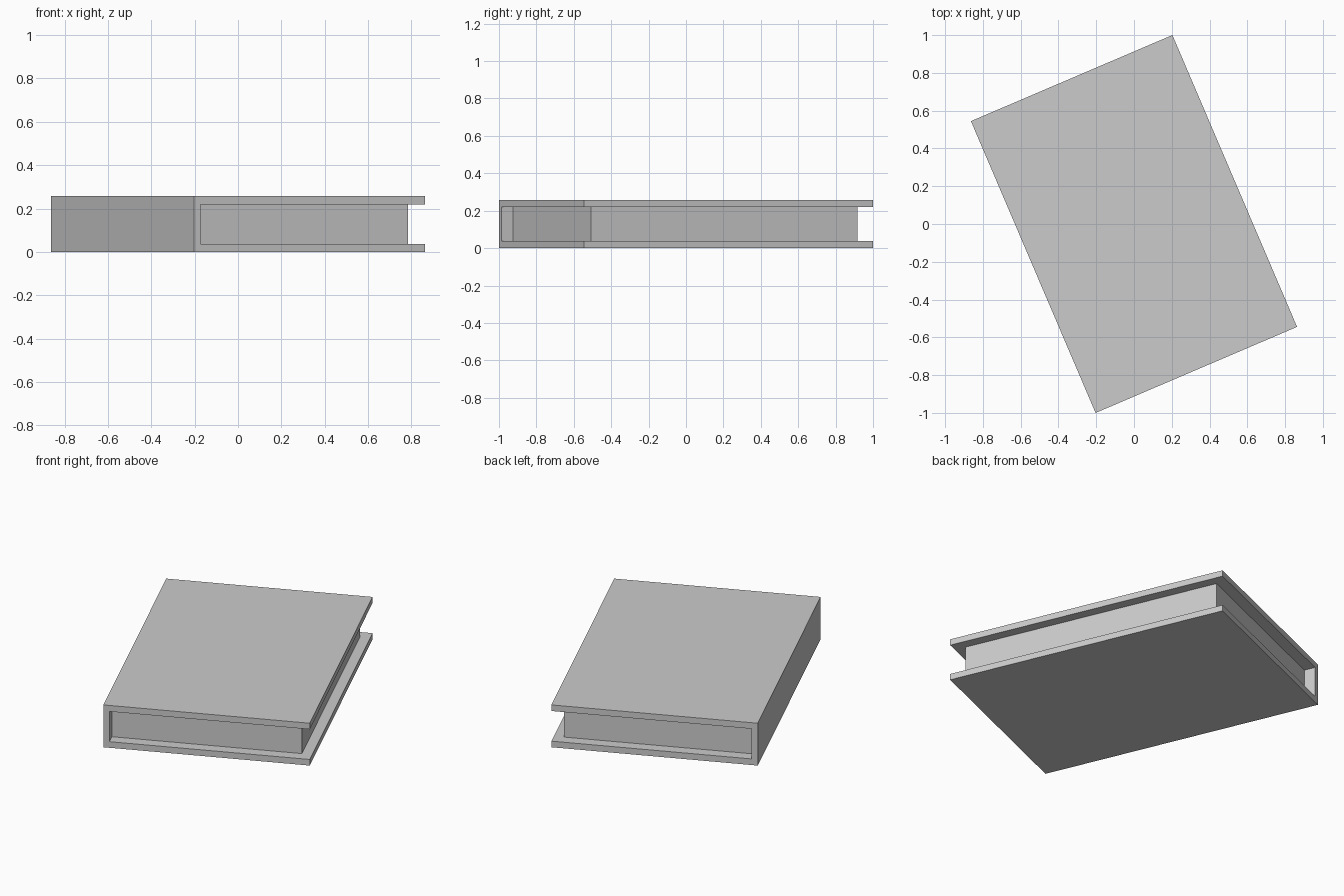
import bpy, bmesh, math

if "Cube" in bpy.data.objects:
    bpy.data.objects.remove(bpy.data.objects["Cube"])

ANGLE = math.radians(23.13)   # book turned on the ground
HU, HV, H = 0.58, 0.84, 0.257  # half width, half length, height
T, SPINE = 0.037, 0.034        # cover and spine thickness


def extrude_profile(name, profile, half_len):
    """Extrude an (x, z) outline along y, then turn it with the book."""
    bm = bmesh.new()
    face = bm.faces.new([bm.verts.new((x, -half_len, z)) for x, z in profile])
    ext = bmesh.ops.extrude_face_region(bm, geom=[face])
    verts = [g for g in ext["geom"] if isinstance(g, bmesh.types.BMVert)]
    bmesh.ops.translate(bm, verts=verts, vec=(0, 2 * half_len, 0))
    bmesh.ops.recalc_face_normals(bm, faces=bm.faces)
    mesh = bpy.data.meshes.new(name)
    bm.to_mesh(mesh)
    bm.free()
    obj = bpy.data.objects.new(name, mesh)
    obj.rotation_euler.z = ANGLE
    bpy.context.collection.objects.link(obj)
    return obj


# Hard cover: spine with two boards, C-shaped section
inner = -HU + SPINE
extrude_profile("book_cover", [
    (-HU, 0), (HU, 0), (HU, T), (inner, T),
    (inner, H - T), (HU, H - T), (HU, H), (-HU, H)], HV)

# Page block, set in from the cover edges
extrude_profile("page_block", [
    (inner, T), (0.522, T), (0.522, H - T), (inner, H - T)], 0.774)
